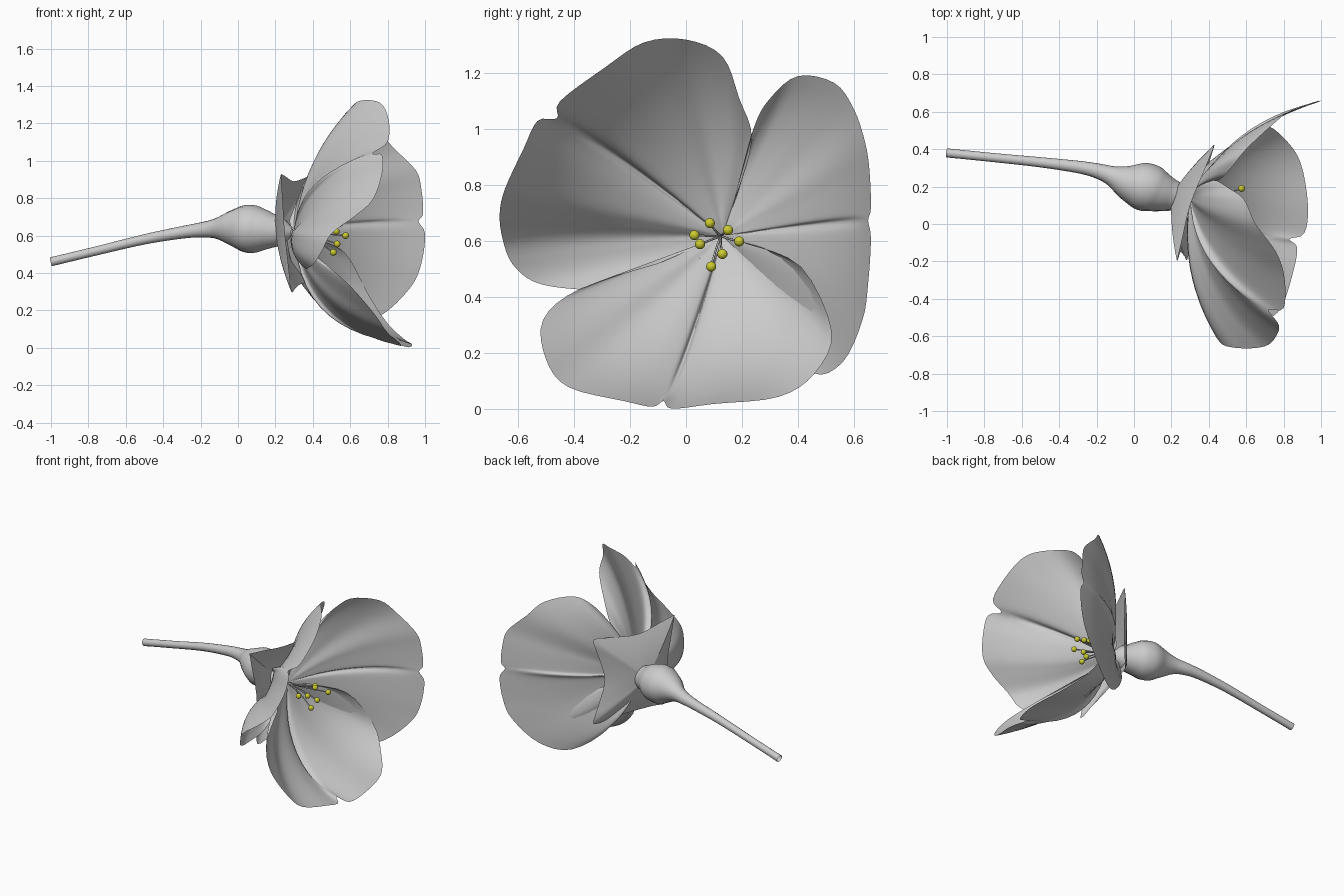
import bpy, math
from mathutils import Vector

if "Cube" in bpy.data.objects:
    bpy.data.objects.remove(bpy.data.objects["Cube"])

AXIS = Vector((1, -0.1, -0.05)).normalized()


def catmull(pts, n):
    """Smooth polyline through points of any dimension."""
    out = []
    for i in range(len(pts) - 1):
        p0, p1 = pts[max(i - 1, 0)], pts[i]
        p2, p3 = pts[i + 1], pts[min(i + 2, len(pts) - 1)]
        for k in range(n):
            t = k / n
            out.append(tuple(0.5 * (2 * b + (c - a) * t + (2 * a - 5 * b + 4 * c - d) * t * t
                                    + (3 * b - a - 3 * c + d) * t ** 3)
                             for a, b, c, d in zip(p0, p1, p2, p3)))
    return out + [tuple(pts[-1])]


def fan(name, base, outline, bulge, notch, edge=0.4, rings=12, sub=4, rib=0.012):
    """Cupped leaf: curved rays from the base out to a smoothed outline."""
    base = Vector(base)
    rim = [Vector(p) for p in catmull(outline, sub)]
    mid = notch * sub / (len(rim) - 1)
    verts, faces = [tuple(base)], []
    for i, o in enumerate(rim):
        s = i / (len(rim) - 1)
        chord = o - base
        d = chord.normalized()
        out = -(AXIS - d * AXIS.dot(d)).normalized()
        weight = edge + (1 - edge) * max(0, math.sin(math.pi * s)) ** 1.4
        for k in range(1, rings + 1):
            r = k / rings
            off = bulge * weight * 4 * r * (1 - r)
            off += rib * math.exp(-((s - mid) / 0.022) ** 2) * math.sin(math.pi * r)
            verts.append(tuple(base + chord * r + out * off))
    for i in range(len(rim) - 1):
        a, b = 1 + i * rings, 1 + (i + 1) * rings
        faces.append((0, a, b))
        faces += [(a + k, a + k + 1, b + k + 1, b + k) for k in range(rings - 1)]
    me = bpy.data.meshes.new(name)
    me.from_pydata(verts, [], faces)
    me.shade_smooth()
    ob = bpy.data.objects.new(name, me)
    bpy.context.collection.objects.link(ob)
    return ob


def tube(name, pts, n, res):
    """Round tube through (x, y, z, radius) points."""
    cu = bpy.data.curves.new(name, 'CURVE')
    cu.dimensions = '3D'
    cu.bevel_depth = 1.0
    cu.bevel_resolution = res
    path = catmull(pts, n)
    sp = cu.splines.new('POLY')
    sp.points.add(len(path) - 1)
    for p, q in zip(sp.points, path):
        p.co = (*q[:3], 1)
        p.radius = q[3]
    sp.use_smooth = True
    ob = bpy.data.objects.new(name, cu)
    bpy.context.collection.objects.link(ob)
    bpy.ops.object.select_all(action='DESELECT')
    ob.select_set(True)
    bpy.context.view_layer.objects.active = ob
    bpy.ops.object.convert(target='MESH')
    return bpy.context.object


# Stem with swollen bulb and neck
tube("stem_and_bulb", [
    (-1, .38, .46, .024), (-.75, .355, .52, .024), (-.5, .33, .58, .027),
    (-.3, .305, .617, .033), (-.2, .285, .63, .04), (-.12, .258, .637, .054),
    (-.04, .225, .64, .093), (.03, .205, .638, .125), (.09, .19, .634, .127),
    (.14, .172, .63, .11), (.19, .157, .625, .09), (.24, .145, .622, .07),
    (.29, .13, .62, .02)], 4, 6)

# Petals: outlines run from one base edge round the notch to the other
base = (.30, .13, .62)
right_petal = [
    (.35, .17, .74), (.46, .24, 1.0), (.52, .3, 1.11), (.6, .40, 1.19), (.74, .53, 1.165),
    (.83, .60, 1.07), (.95, .64, .95), (.98, .655, .85), (.99, .66, .72), (.965, .65, .675),
    (1.0, .66, .61), (.98, .65, .45), (.92, .63, .32), (.76, .56, .17), (.58, .45, .13),
    (.39, .3, .28), (.32, .17, .52)]
upper_petal = [
    (.34, .17, .74), (.42, .235, .96), (.51, .19, 1.11), (.59, .13, 1.26), (.65, 0, 1.32),
    (.76, -.15, 1.31), (.805, -.29, 1.22), (.80, -.45, 1.10), (.72, -.46, 1.04),
    (.77, -.53, 1.03), (.77, -.58, .93), (.72, -.645, .79), (.62, -.665, .70),
    (.5, -.655, .61), (.45, -.62, .52), (.41, -.54, .455), (.38, -.4, .43),
    (.355, -.2, .43), (.32, .05, .54)]
lower_petal = [
    (.39, .22, .59), (.57, .41, .51), (.70, .52, .28), (.80, .46, .13), (.89, .33, .045),
    (.93, .1, .02), (.91, -.05, .003), (.83, -.08, .03), (.87, -.12, .01), (.86, -.22, .03),
    (.80, -.42, .08), (.73, -.5, .18), (.61, -.51, .32), (.49, -.38, .43), (.38, -.1, .52)]
fan("right_petal", base, right_petal, .09, 9, .55)
fan("upper_petal", base, upper_petal, .105, 8, .3)
fan("lower_petal", base, lower_petal, .155, 7, .1)

# Calyx cup: four pointed sepals joined by shallow valleys
c = Vector((.20, .155, .622))
tips = [(.23, -.2, .93), (.43, .42, .935), (.43, .42, .34), (.285, -.19, .30)]
valleys = [(.30, .10, .89), (.385, .36, .64), (.335, .12, .34), (.25, -.15, .62)]
star = []
for i in range(5):
    t, v, w = Vector(tips[i % 4]), Vector(valleys[i % 4]), Vector(valleys[i % 4 - 1])
    if i:
        star.append(t.lerp(w, .4))
    star.append(t)
    if i < 4:
        star += [t.lerp(v, .4), v]
fan("calyx", c, [tuple(p) for p in star], .012, 100, 1, rings=8, sub=3, rib=0)

# Stamens: thin filaments with yellow anthers
yellow = bpy.data.materials.new("anther_yellow")
yellow.diffuse_color = (.6, .6, .03, 1)
yellow.use_nodes = True
yellow.node_tree.nodes["Principled BSDF"].inputs["Base Color"].default_value = yellow.diffuse_color
anthers = [(.545, .085, .665), (.50, .15, .64), (.575, .19, .60), (.53, .13, .555),
           (.51, .09, .51), (.44, .05, .59), (.525, .03, .622)]
root = Vector((.30, .125, .62))
for i, a in enumerate(anthers):
    m = root.lerp(Vector(a), .55).lerp(Vector((.4, .115, .615)), .3)
    tube(f"filament_{i + 1}", [(*root, .005), (*m, .004), (*a, .004)], 5, 1)
    bpy.ops.mesh.primitive_uv_sphere_add(segments=16, ring_count=10, radius=.018, location=a)
    ob = bpy.context.object
    ob.name = f"anther_{i + 1}"
    ob.data.materials.append(yellow)
    ob.data.shade_smooth()
